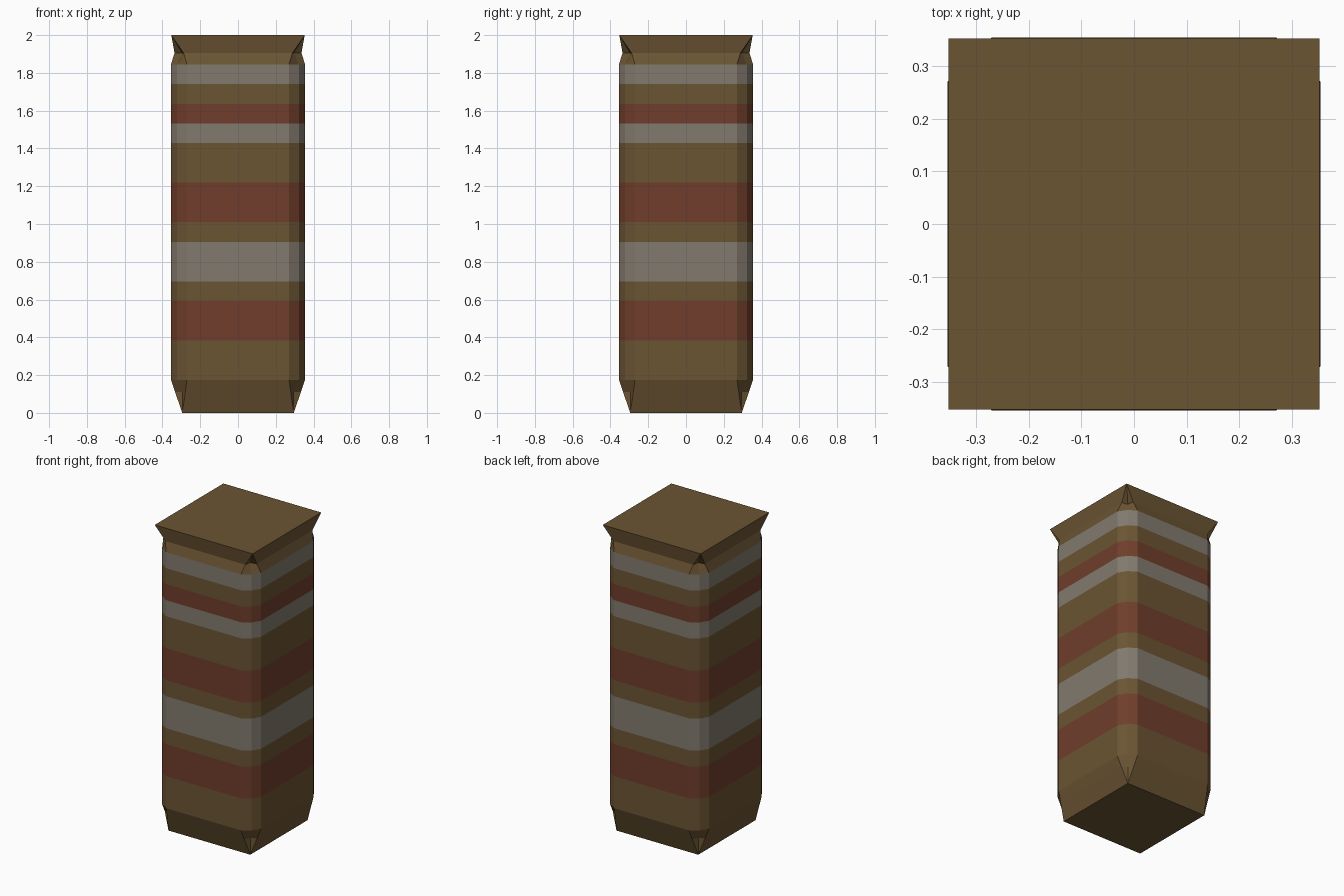
import bpy, bmesh
from mathutils import Matrix, Vector
from math import pi

cube = bpy.data.objects.get("Cube")
if cube:
    bpy.data.objects.remove(cube, do_unlink=True)


def material(name, color):
    m = bpy.data.materials.new(name)
    m.use_nodes = True
    m.diffuse_color = color
    m.node_tree.nodes["Principled BSDF"].inputs["Base Color"].default_value = color
    return m


BROWN, RED, WHITE = 0, 1, 2
materials = [material("kraft_brown", (0.147, 0.089, 0.033, 1)),
             material("brick_red", (0.162, 0.048, 0.024, 1)),
             material("warm_white", (0.223, 0.195, 0.156, 1))]

# Stripe pattern as (colour, height in sixteenths of the body)
LOW, HIGH = 0.175, 1.845
STEP = (HIGH - LOW) / 16
stripes = [(BROWN, 2), (RED, 2), (BROWN, 1), (WHITE, 2), (BROWN, 1), (RED, 2),
           (BROWN, 2), (WHITE, 1), (RED, 1), (BROWN, 1), (WHITE, 1)]

# Rings: height, side half length, side distance, corner distance
body = (0.27, 0.355, 0.322)
rings = [(0, 0.295, 0.295, 0.295), (0.11, 0.279, 0.333, 0.295), (LOW, *body)]
bands = [BROWN, BROWN]
z = LOW
for color, height in stripes:
    z += height * STEP
    rings.append((z, *body))
    bands.append(color)
rings += [(1.905, 0.288, 0.336, 0.295), (2, 0.353, 0.353, 0.353)]
bands += [BROWN, BROWN]

# Loft the rings, each corner being two side points and a fold point
bm = bmesh.new()
loops = []
for z, along, out, fold in rings:
    loop = []
    for k in range(4):
        turn = Matrix.Rotation(k * pi / 2, 3, 'Z')
        for x, y in ((out, along), (fold, fold), (along, out)):
            loop.append(bm.verts.new(turn @ Vector((x, y, z))))
    loops.append(loop)
for low, high, color in zip(loops, loops[1:], bands):
    for i in range(12):
        j = (i + 1) % 12
        bm.faces.new((low[i], low[j], high[j], high[i])).material_index = color

# Close the square ends
bm.faces.new(loops[0][1::3][::-1])
bm.faces.new(loops[-1][1::3])
bmesh.ops.remove_doubles(bm, verts=bm.verts, dist=0.0005)
bmesh.ops.recalc_face_normals(bm, faces=bm.faces)

mesh = bpy.data.meshes.new("striped_bag")
bm.to_mesh(mesh)
bm.free()
for m in materials:
    mesh.materials.append(m)
bag = bpy.data.objects.new("striped_bag", mesh)
bpy.context.collection.objects.link(bag)
